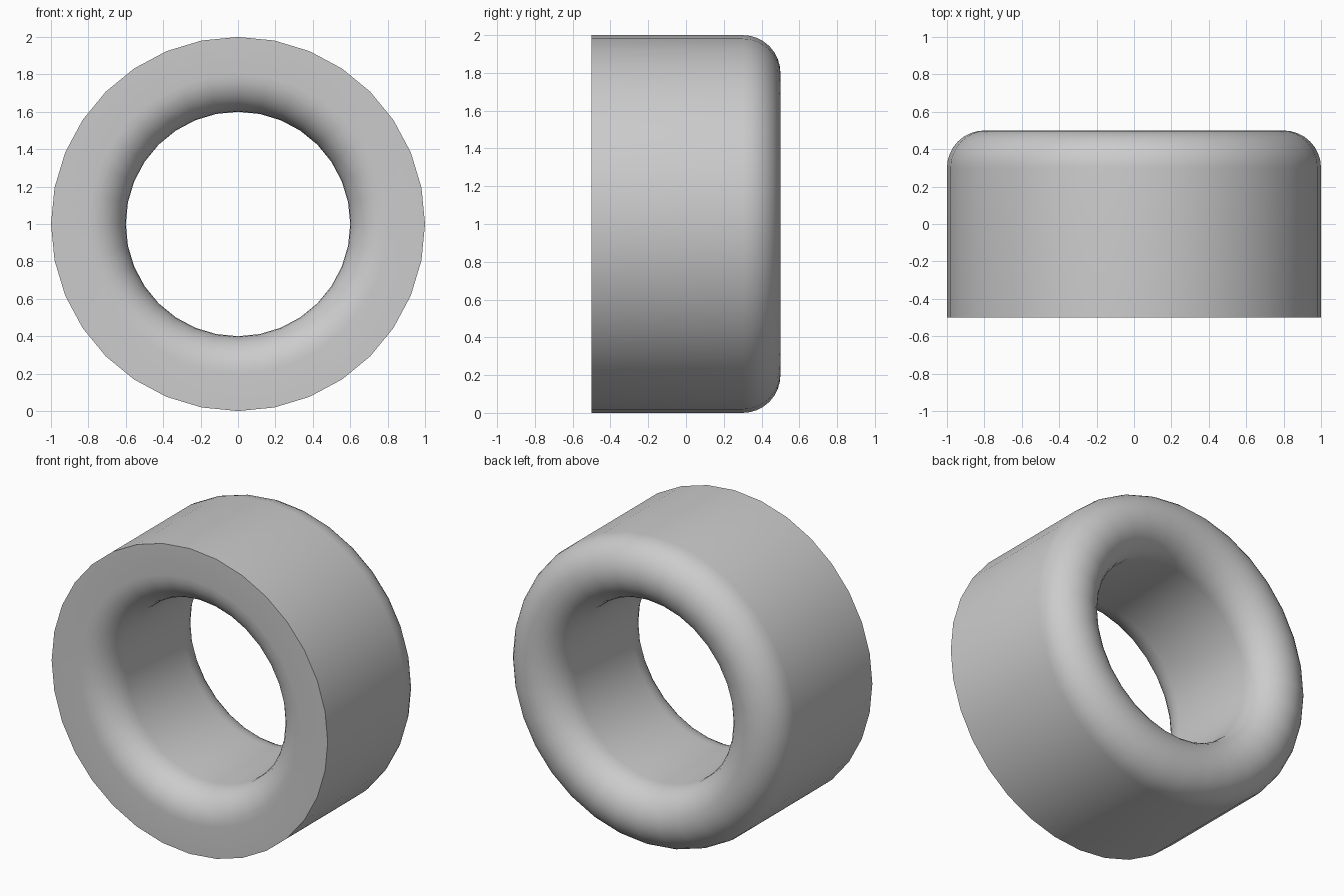
import bpy, bmesh
from math import sin, cos, pi, radians

cube = bpy.data.objects.get("Cube")
if cube:
    bpy.data.objects.remove(cube)

OUTER, INNER, HALF, FILLET = 1.0, 0.6, 0.5, 0.2
SEGMENTS, ARC_STEPS = 32, 8

grey = bpy.data.materials.new("plain grey")
grey.use_nodes = True
colour = (0.6, 0.6, 0.6, 1)
grey.diffuse_color = colour
grey.node_tree.nodes["Principled BSDF"].inputs["Base Color"].default_value = colour


def arc(r, y, start, end):
    """Rounded corner as (radius, depth) points."""
    angles = [radians(start + (end - start) * i / ARC_STEPS) for i in range(ARC_STEPS + 1)]
    return [(r + FILLET * cos(a), y + FILLET * sin(a)) for a in angles]


# Cross-section: sharp front rim, rounded back rim and rounded bore edges
middle = OUTER - FILLET
profile = [(OUTER, -HALF)]
profile += arc(middle, HALF - FILLET, 0, 90)
profile += arc(INNER + FILLET, HALF - FILLET, 90, 180)[1:]
profile += arc(INNER + FILLET, FILLET - HALF, 180, 270)

# Ring body: sweep the cross-section around the y axis
bm = bmesh.new()
rings = []
for s in range(SEGMENTS):
    a = 2 * pi * s / SEGMENTS
    rings.append([bm.verts.new((r * cos(a), y, 1 + r * sin(a))) for r, y in profile])
for s, ring in enumerate(rings):
    following = rings[(s + 1) % SEGMENTS]
    for i in range(len(profile)):
        j = (i + 1) % len(profile)
        bm.faces.new((ring[i], ring[j], following[j], following[i]))
bmesh.ops.recalc_face_normals(bm, faces=bm.faces)

mesh = bpy.data.meshes.new("ring_body")
bm.to_mesh(mesh)
bm.free()
mesh.materials.append(grey)
ring_body = bpy.data.objects.new("ring_body", mesh)
bpy.context.collection.objects.link(ring_body)
bpy.context.view_layer.objects.active = ring_body
ring_body.select_set(True)
bpy.ops.object.shade_smooth_by_angle(angle=radians(40))
